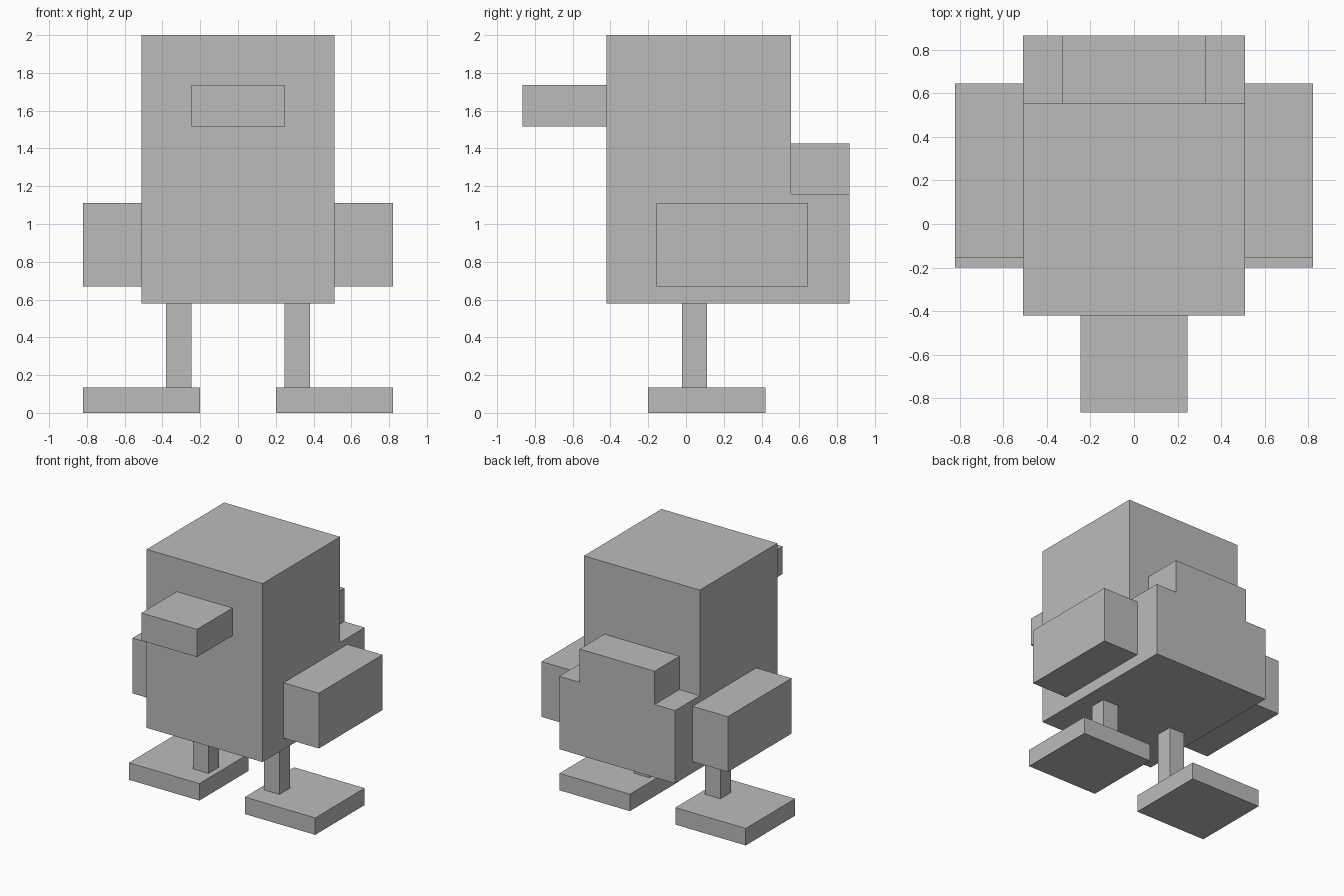
import bpy
import bmesh

# Remove the default cube
default = bpy.data.objects.get("Cube")
if default:
    bpy.data.objects.remove(default, do_unlink=True)

# Single plain material
GREY = (0.5, 0.5, 0.5, 1.0)
mat = bpy.data.materials.new("plain_grey")
mat.use_nodes = True
mat.diffuse_color = GREY
for node in mat.node_tree.nodes:
    if node.type == 'BSDF_PRINCIPLED':
        node.inputs["Base Color"].default_value = GREY


def add_object(name, bm):
    bmesh.ops.recalc_face_normals(bm, faces=bm.faces[:])
    mesh = bpy.data.meshes.new(name)
    bm.to_mesh(mesh)
    bm.free()
    mesh.materials.append(mat)
    obj = bpy.data.objects.new(name, mesh)
    bpy.context.collection.objects.link(obj)
    return obj


def extrude_profile(name, profile, x0, x1):
    """Extrude a (y, z) outline from x0 to x1."""
    bm = bmesh.new()
    face = bm.faces.new([bm.verts.new((x0, y, z)) for y, z in profile])
    result = bmesh.ops.extrude_face_region(bm, geom=[face], use_keep_orig=True)
    moved = [v for v in result["geom"] if isinstance(v, bmesh.types.BMVert)]
    bmesh.ops.translate(bm, verts=moved, vec=(x1 - x0, 0, 0))
    return add_object(name, bm)


def box(name, x, y, z):
    """Box from (min, max) ranges on each axis."""
    outline = [(y[0], z[0]), (y[1], z[0]), (y[1], z[1]), (y[0], z[1])]
    return extrude_profile(name, outline, *x)


def box_pair(name, x, y, z):
    box("left_" + name, x, y, z)
    box("right_" + name, (-x[1], -x[0]), y, z)


# Body with the low rump stepping out behind
FRONT, BACK, RUMP = -0.42, 0.555, 0.865
BASE, STEP, TOP = 0.58, 1.16, 2.0
extrude_profile("body", [(FRONT, BASE), (RUMP, BASE), (RUMP, STEP),
                         (BACK, STEP), (BACK, TOP), (FRONT, TOP)], -0.51, 0.51)

# Raised tail on the rump, and beak
box("tail", (-0.33, 0.33), (BACK, RUMP), (STEP, 1.425))
box("beak", (-0.245, 0.245), (-0.865, FRONT), (1.515, 1.735))

# Wings, legs and feet
box_pair("wing", (0.51, 0.82), (-0.155, 0.645), (0.67, 1.11))
box_pair("leg", (0.245, 0.38), (-0.02, 0.11), (0.135, BASE))
box_pair("foot", (0.2, 0.82), (-0.2, 0.42), (0, 0.135))
